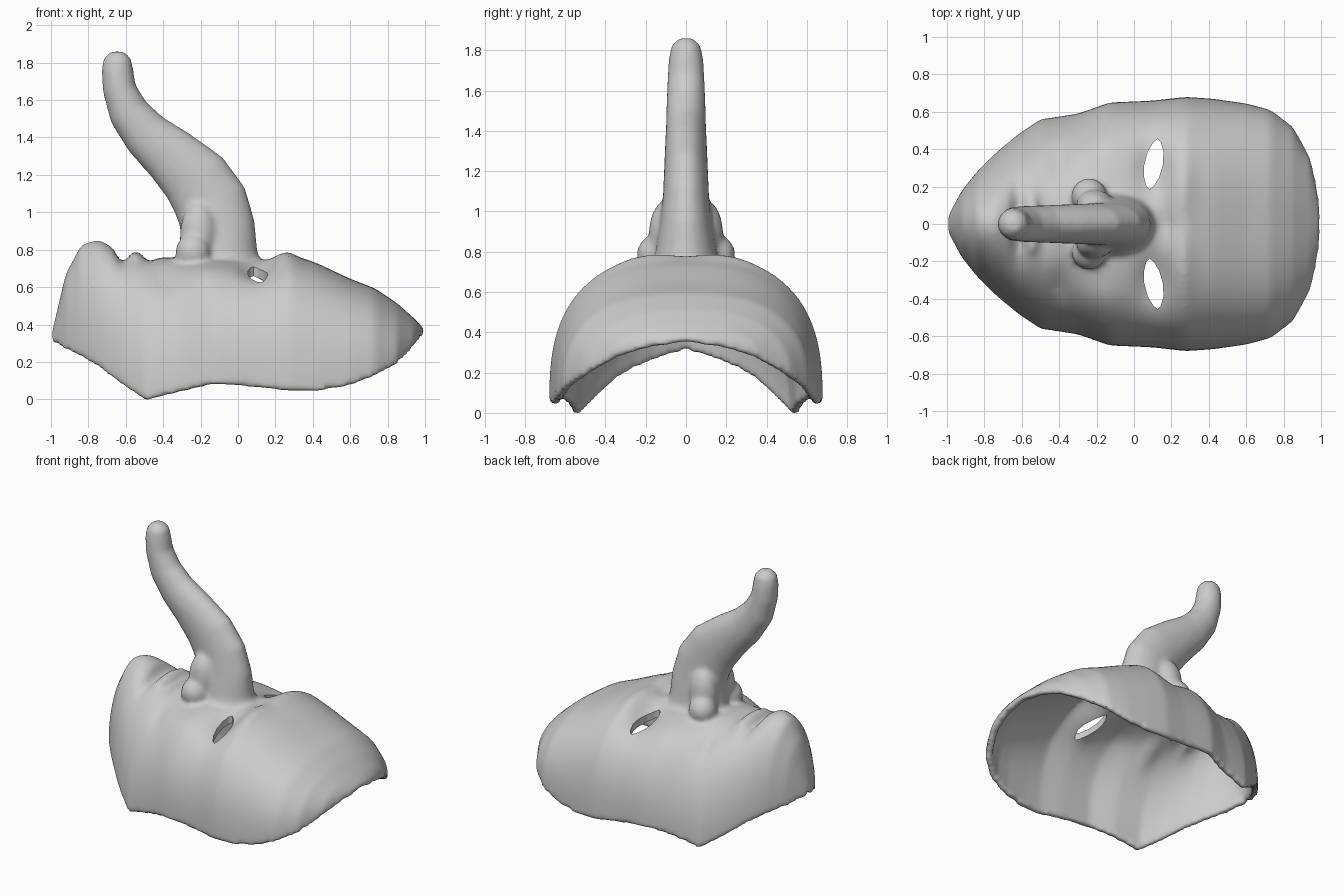
import bpy, bmesh, math
from mathutils import Vector, Matrix

old = bpy.data.objects.get("Cube")
if old:
    bpy.data.objects.remove(old)

clay = bpy.data.materials.new("light grey")
clay.use_nodes = True
grey = (0.6, 0.6, 0.6, 1)
clay.diffuse_color = grey
clay.node_tree.nodes["Principled BSDF"].inputs["Base Color"].default_value = grey

# Mask sections from chin to forehead: x, half width, rim height, ridge height, squareness
SECTIONS = [
    (-1, .03, .32, .35, 2), (-.97, .09, .31, .48, 2), (-.92, .18, .28, .69, 1.9),
    (-.84, .28, .24, .83, 1.9), (-.74, .38, .18, .85, 1.9), (-.62, .48, .09, .81, 2),
    (-.5, .56, .01, .78, 2.1), (-.3, .59, .06, .77, 2.3), (-.13, .65, .1, .77, 2.5),
    (.1, .66, .08, .77, 2.6), (.28, .68, .06, .79, 2.7), (.42, .67, .06, .745, 2.6),
    (.6, .645, .09, .66, 2.6), (.73, .61, .14, .61, 2.5), (.85, .52, .2, .53, 2.3),
    (.94, .36, .29, .45, 2.2), (.98, .2, .34, .41, 2), (1, .03, .365, .385, 2),
]

# Sculpted bumps (+) and hollows (-): x, |y|, size x, size y, height
DETAILS = [
    (.1, .3, .09, .15, -.07),     # eye sockets
    (.25, .22, .06, .18, .025),   # brows
    (.17, 0, .035, .08, -.03),    # nose bridge
    (-.62, 0, .03, .2, -.075),    # mouth
    (-.47, 0, .03, .16, -.03),    # upper lip fold
    (-.77, 0, .08, .14, .02),     # chin
    (-.4, .34, .05, .1, -.035),   # smile lines
    (-.2, .42, .12, .1, .025),    # cheeks
]


def section(x):
    for a, b in zip(SECTIONS, SECTIONS[1:]):
        if x <= b[0]:
            t = (x - a[0]) / (b[0] - a[0])
            return [p + (q - p) * t for p, q in zip(a[1:], b[1:])]
    return SECTIONS[-1][1:]


def detail(x, y):
    return sum(h * math.exp(-((x - cx) / sx) ** 2 - ((abs(y) - cy) / sy) ** 2)
               for cx, cy, sx, sy, h in DETAILS)


def make_object(name, bm):
    bmesh.ops.recalc_face_normals(bm, faces=bm.faces)
    mesh = bpy.data.meshes.new(name)
    bm.to_mesh(mesh)
    bm.free()
    obj = bpy.data.objects.new(name, mesh)
    bpy.context.collection.objects.link(obj)
    return obj


def bake(obj):
    graph = bpy.context.evaluated_depsgraph_get()
    mesh = bpy.data.meshes.new_from_object(obj.evaluated_get(graph))
    obj.modifiers.clear()
    obj.data = mesh


def loft(bm, rings, closed):
    for a, b in zip(rings, rings[1:]):
        n = len(a)
        for j in range(n if closed else n - 1):
            k = (j + 1) % n
            bm.faces.new((a[j], a[k], b[k], b[j]))


# Face shell
bm = bmesh.new()
rings = []
COLS, ROWS = 48, 90
for i in range(ROWS + 1):
    x = -math.cos(math.pi * i / ROWS)
    w, low, high, n = section(x)
    ring = []
    for j in range(COLS + 1):
        a = math.pi * j / COLS
        c, s = math.cos(a), max(math.sin(a), 0)
        y = math.copysign(abs(c) ** (2 / n), c) * w
        up = s ** (2 / n)
        z = low + (high - low) * up + detail(x, y) * up
        ring.append(bm.verts.new((x, y, z)))
    rings.append(ring)
loft(bm, rings, False)
mask = make_object("mask", bm)
if sum(p.normal.z for p in mask.data.polygons) < 0:
    mask.data.flip_normals()
shell = mask.modifiers.new("thickness", 'SOLIDIFY')
shell.thickness, shell.offset = .045, -1
bake(mask)

# Long curved nose: centre x, z, radius along the profile, radius across, lean
NOSE = [
    (-.1, .71, .24, .19, 0), (-.105, .8, .21, .155, 0), (-.11, .95, .2, .13, .1),
    (-.15, 1.08, .2, .115, .35), (-.23, 1.2, .185, .11, .65), (-.36, 1.32, .155, .105, .85),
    (-.49, 1.43, .13, .1, .8), (-.585, 1.55, .11, .097, .55), (-.635, 1.68, .09, .092, .2),
    (-.645, 1.78, .085, .085, 0), (-.645, 1.84, .073, .072, 0), (-.645, 1.875, .035, .035, 0),
]
bm = bmesh.new()
bm.from_mesh(mask.data)
rings = []
for x, z, r, across, lean in NOSE:
    ring = []
    for j in range(24):
        a = math.tau * j / 24
        d = r * math.cos(a)
        ring.append(bm.verts.new((x + d * math.cos(lean), across * math.sin(a),
                                  z + d * math.sin(lean))))
    rings.append(ring)
loft(bm, rings, True)
bm.faces.new(rings[0])
bm.faces.new(rings[-1])

# Nostril wings, upper and lower lips
def blob(place, size):
    bmesh.ops.create_uvsphere(bm, u_segments=24, v_segments=16, radius=1,
                              matrix=Matrix.Translation(place) @ Matrix.Diagonal((*size, 1)))


for side in (-1, 1):
    blob((-.24, side * .15, .8), (.095, .095, .1))
    blob((-.21, side * .1, .9), (.1, .085, .17))
blob((-.545, 0, .755), (.045, .17, .05))

# Melt the parts into one smooth skin
bpy.data.objects.remove(mask)
mask = make_object("mask", bm)
melt = mask.modifiers.new("melt", 'REMESH')
melt.mode, melt.voxel_size = 'VOXEL', .017
soft = mask.modifiers.new("soften", 'SMOOTH')
soft.factor, soft.iterations = .5, 6
bake(mask)

# Almond eye openings
for side in (-1, 1):
    bm = bmesh.new()
    outline = []
    for j in range(12):
        a = math.tau * j / 12
        dy = .135 * math.cos(a)
        dx = .05 * math.sin(a) * abs(math.sin(a)) ** .3
        outline.append(bm.verts.new((.105 + dx + .16 * dy, side * (.32 + dy), .3)))
    face = bm.faces.new(outline)
    top = bmesh.ops.extrude_face_region(bm, geom=[face])["geom"]
    bmesh.ops.translate(bm, vec=Vector((0, 0, .7)),
                        verts=[v for v in top if isinstance(v, bmesh.types.BMVert)])
    cutter = make_object("eye_cutter", bm)
    cutter.hide_render = True
    cut = mask.modifiers.new("eye", 'BOOLEAN')
    cut.operation, cut.object = 'DIFFERENCE', cutter
    bake(mask)
    bpy.data.objects.remove(cutter)

# Rest on the ground, paint and shade
lowest = min(v.co.z for v in mask.data.vertices)
mask.data.transform(Matrix.Translation((0, 0, -lowest)))
mask.data.materials.clear()
mask.data.materials.append(clay)
bpy.ops.object.select_all(action='DESELECT')
mask.select_set(True)
bpy.context.view_layer.objects.active = mask
bpy.ops.object.shade_smooth_by_angle(angle=math.radians(50))
